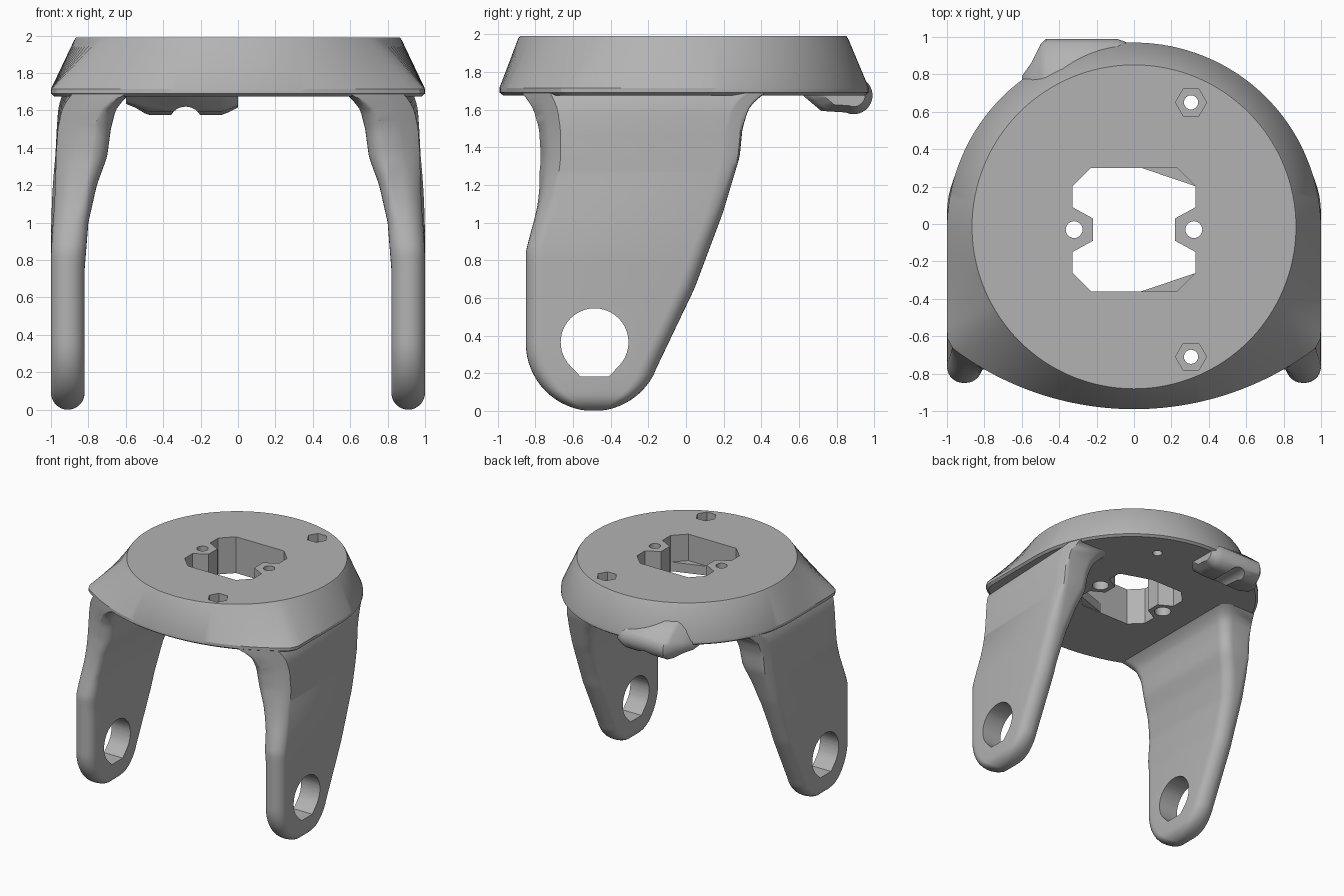
import bpy, bmesh, math
from math import sin, cos, pi, sqrt, radians

if "Cube" in bpy.data.objects:
    bpy.data.objects.remove(bpy.data.objects["Cube"])

GREY = (0.45, 0.45, 0.45, 1)
mat = bpy.data.materials.new("plain grey")
mat.use_nodes = True
mat.diffuse_color = GREY
mat.node_tree.nodes["Principled BSDF"].inputs["Base Color"].default_value = GREY
CY = -0.015  # centre of the top disc in y


def loft(name, rings):
    """Closed skin through rings of equal point count."""
    bm = bmesh.new()
    vs = [[bm.verts.new(p) for p in ring] for ring in rings]
    n = len(vs[0])
    for a, b in zip(vs, vs[1:]):
        for i in range(n):
            j = (i + 1) % n
            bm.faces.new((a[i], a[j], b[j], b[i]))
    bm.faces.new(vs[0][::-1])
    bm.faces.new(vs[-1])
    bmesh.ops.recalc_face_normals(bm, faces=bm.faces)
    me = bpy.data.meshes.new(name)
    bm.to_mesh(me)
    bm.free()
    me.materials.append(mat)
    ob = bpy.data.objects.new(name, me)
    bpy.context.collection.objects.link(ob)
    return ob


def prism_z(name, pts, z0, z1):
    return loft(name, [[(x, y, z) for x, y in pts] for z in (z0, z1)])


def ngon(cx, cy, r, n):
    return [(cx + r * cos(2 * pi * i / n), cy + r * sin(2 * pi * i / n)) for i in range(n)]


def activate(ob):
    bpy.ops.object.select_all(action='DESELECT')
    ob.select_set(True)
    bpy.context.view_layer.objects.active = ob


def cut(ob, cutters):
    activate(ob)
    for c in cutters:
        m = ob.modifiers.new("cut", 'BOOLEAN')
        m.operation = 'DIFFERENCE'
        m.solver = 'EXACT'
        m.object = c
        bpy.ops.object.modifier_apply(modifier=m.name)
        bpy.data.objects.remove(c)


def smooth(ob, angle=30):
    activate(ob)
    bpy.ops.object.shade_smooth_by_angle(angle=radians(angle))


def lerp(table, z):
    for (a, u), (b, v) in zip(table, table[1:]):
        if z <= b:
            return u + (v - u) * max(0, z - a) / (b - a)
    return table[-1][1]


def circle_hit(c, s, cy, r):
    """Distance from the disc centre to a circle along a direction."""
    d = cy - CY
    return s * d + sqrt(r * r - (c * d) ** 2)


def outline(t):
    """Shoulder outline: round back, straight sides, shallow front arc."""
    c, s = cos(t), sin(t)
    side = 1 / max(abs(c), 0.01)
    r = min(side, circle_hit(c, s, -0.03, 1.0)) if s > 0 else side
    front = circle_hit(c, s, 0.62, 1.61)
    if s > 0:
        return r
    k = 0.05
    h = max(k - abs(r - front), 0) / k
    return min(r, front) - h * h * k / 4


# Shoulder plate: shaped base blending up to a round top
N = 128
ANG = [2 * pi * i / N for i in range(N)]


def ring(z, f):
    return [(f(t) * cos(t), CY + f(t) * sin(t), z) for t in ANG]


plate = loft("crown_plate", [
    ring(1.675, lambda t: outline(t) - 0.02),
    ring(1.69, outline),
    ring(1.715, outline),
    ring(1.975, lambda t: 0.876),
    ring(1.99, lambda t: 0.866)])

# Central opening with two inward tabs
half = [(0.22, -0.09), (0.22, 0.03), (0.33, 0.09), (0.33, 0.2), (0.23, 0.3)]
low = [(0.23, -0.36), (0.33, -0.26), (0.33, -0.15)]
right = low + half
opening = right + [(-x, y) for x, y in reversed(right)]
cutters = [prism_z("opening_cutter", opening, 1.5, 2.2)]
for sx in (-1, 1):
    cutters.append(prism_z("tab_hole", ngon(sx * 0.32, -0.03, 0.045, 24), 1.5, 2.2))
    cutters.append(prism_z("tab_counterbore", ngon(sx * 0.32, -0.03, 0.065, 24), 1.5, 1.85))
for y in (0.65, -0.71):
    cutters.append(prism_z("nut_pocket", ngon(0.305, y, 0.083, 6), 1.92, 2.2))
    cutters.append(prism_z("bolt_hole", ngon(0.305, y, 0.038, 24), 1.5, 2.2))
cut(plate, cutters)
smooth(plate, 25)

# Small corner wedges low in the opening
for name, y, d in (("rear_wedge", 0.3, -0.1), ("front_wedge", -0.36, 0.1)):
    prism_z(name, [(0.04, y), (0.335, y), (0.335, y + d)], 1.68, 1.76)

# Fork legs: rounded sections stacked from the tip to the plate
FRONT = [(0.36, -0.85), (0.85, -0.85), (1.1, -0.8), (1.35, -0.77), (1.5, -0.78),
         (1.6, -0.81), (1.66, -0.86), (1.7, -0.92)]
BACK = [(0.2, -0.17), (0.65, 0.045), (1.05, 0.195), (1.35, 0.285), (1.5, 0.3),
        (1.6, 0.33), (1.66, 0.38), (1.7, 0.45)]
INNER = [(0, 0.82), (0.75, 0.82), (1.0, 0.8), (1.2, 0.755), (1.35, 0.7),
         (1.5, 0.68), (1.6, 0.655), (1.66, 0.61), (1.7, 0.56)]
R, TIP_Y, EDGE = 0.36, -0.49, 0.09


def leg_section(z, sx):
    arc = sqrt(max(R * R - (R - z) ** 2, 0)) if z < R else R
    y0 = TIP_Y - arc if z < R else lerp(FRONT, z)
    y1 = TIP_Y + arc if z < 0.2 else lerp(BACK, z)
    x0, x1 = lerp(INNER, z), 1.0
    if z < EDGE:
        pinch = EDGE - sqrt(EDGE ** 2 - (EDGE - z) ** 2)
        x0, x1 = x0 + pinch, x1 - pinch
    r = min(EDGE, (x1 - x0) / 2, (y1 - y0) / 2) * 0.98
    pts = []
    corners = ((x1 - r, y1 - r), (x0 + r, y1 - r), (x0 + r, y0 + r), (x1 - r, y0 + r))
    for q, (cx, cy) in enumerate(corners):
        for i in range(8):
            a = (q + i / 7) * pi / 2
            x, y = cx + r * cos(a), cy + r * sin(a)
            # Ease the upper leg into the plate outline
            d = math.hypot(x, y - CY)
            lim = outline(math.atan2(y - CY, x)) - 0.003
            if d > lim:
                w = min(max((z - 0.8) / 0.75, 0), 1)
                k = 1 + (lim / d - 1) * w * w * (3 - 2 * w)
                x, y = x * k, CY + (y - CY) * k
            pts.append((sx * x, y, z))
    return pts


heights = [0.002] + [R * (1 - cos(i / 16 * pi / 2)) for i in range(2, 17)]
heights += [R + (1.7 - R) * i / 44 for i in range(1, 45)]
for name, sx in (("left_leg", 1), ("right_leg", -1)):
    leg = loft(name, [leg_section(z, sx) for z in heights])
    # Axle hole: round above, faceted to a flat below
    arc = [radians(-45 + 270 * i / 30) for i in range(31)]
    hole = [(0.18 * cos(a), 0.18 * sin(a)) for a in arc] + [(-0.075, -0.182), (0.075, -0.182)]
    axle = loft("axle_cutter", [[(sx * x, -0.485 + u, 0.365 + v) for u, v in hole]
                                for x in (0.6, 1.2)])
    cut(leg, [axle])
    smooth(leg, 35)

# Cable guide on the rear edge, with an arched notch beneath
nose = [(0.13 * i / 4 - 0.27, -0.11 * i / 4) for i in range(4)]
nose += [(0.1 * cos(a), 0.1 * sin(a)) for a in [radians(-115 + 13 * i) for i in range(13)]]
nose += [(-0.06, 0.18), (-0.27, 0.18)]
stations = [(-0.6, -0.14, 0.4), (-0.55, -0.09, 0.6), (-0.5, -0.02, 0.9), (-0.47, 0, 1),
            (-0.09, 0, 1), (-0.05, 0, 0.85), (0.0, 0, 0.6)]
guide = loft("cable_guide", [[(x, 0.89 + dy + u * s, 1.675 + v * s) for u, v in nose]
                             for x, dy, s in stations])
notch = loft("notch_cutter", [[(x, y, z) for x, z in ngon(-0.28, 1.53, 0.09, 32)]
                              for y in (0.4, 1.2)])
cut(guide, [notch])
smooth(guide, 40)
